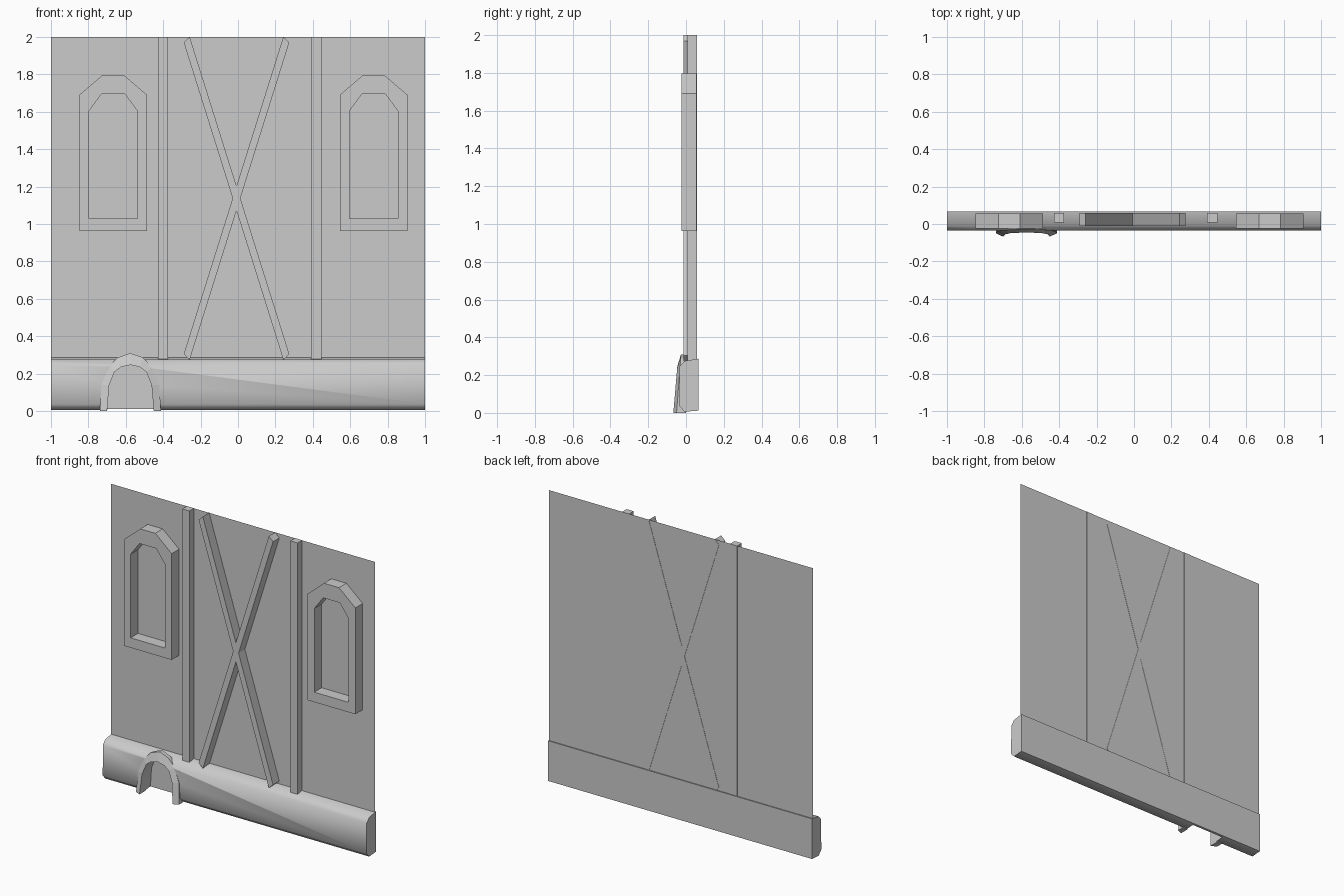
import bpy, bmesh, math

if "Cube" in bpy.data.objects:
    bpy.data.objects.remove(bpy.data.objects["Cube"])


def make(name, bm):
    bmesh.ops.recalc_face_normals(bm, faces=bm.faces)
    me = bpy.data.meshes.new(name)
    bm.to_mesh(me)
    bm.free()
    ob = bpy.data.objects.new(name, me)
    bpy.context.collection.objects.link(ob)
    return ob


def prism(name, outline, y0, y1):
    """Extrude an x/z outline between two depths."""
    bm = bmesh.new()
    f = [bm.verts.new((x, y0, z)) for x, z in outline]
    b = [bm.verts.new((x, y1, z)) for x, z in outline]
    bm.faces.new(f)
    bm.faces.new(b[::-1])
    n = len(f)
    for i in range(n):
        j = (i + 1) % n
        bm.faces.new((f[i], f[j], b[j], b[i]))
    return make(name, bm)


def sweep(name, rings, closed):
    """Skin matching cross-section rings; cap the ends when open."""
    bm = bmesh.new()
    vs = [[bm.verts.new(p) for p in r] for r in rings]
    k = len(vs[0])
    for i in range(len(vs) if closed else len(vs) - 1):
        a, b = vs[i], vs[(i + 1) % len(vs)]
        for j in range(k):
            bm.faces.new((a[j], a[(j + 1) % k], b[(j + 1) % k], b[j]))
    if not closed:
        bm.faces.new(vs[0])
        bm.faces.new(vs[-1][::-1])
    return make(name, bm)


WALL_Y = 0.056

# Thin wall panel
bm = bmesh.new()
bm.faces.new([bm.verts.new((x, WALL_Y, z))
              for x, z in ((-1, 0.27), (1, 0.27), (1, 2), (-1, 2))])
make("wall_panel", bm)

# Upright posts
for side, x in (("left", -0.401), ("right", 0.418)):
    prism(side + "_post", [(x - .027, .275), (x + .027, .275), (x + .027, 2), (x - .027, 2)],
          0.008, WALL_Y + 0.002)

# Crossed braces with slanted ends
for side, s in (("rising", 1), ("falling", -1)):
    pts = [(-.280, .30), (-.247, .275), (.276, 1.935), (.282, 1.97), (.250, 2.0), (-.2835, .305)]
    pts = [(-.282, .305), (-.250, .275), (.282, 1.97), (.250, 2.0)]
    prism(side + "_brace", [(s * x - 0.008, z) for x, z in pts], -0.012, WALL_Y + 0.002)

# Window surrounds with clipped upper corners
outer = [(-.181, .962), (.181, .962), (.181, 1.69), (.057, 1.796), (-.057, 1.796), (-.181, 1.69)]
inner = [(-.130, 1.03), (.130, 1.03), (.130, 1.603), (.063, 1.694), (-.063, 1.694), (-.130, 1.603)]
for side, cx in (("left", -0.667), ("right", 0.725)):
    sweep(side + "_window_frame",
          [[(cx + a, -.024, b), (cx + c, -.024, d), (cx + c, WALL_Y, d), (cx + a, WALL_Y, b)]
           for (a, b), (c, d) in zip(outer, inner)], True)

# Bevelled plinth along the foot
profile = [(.066, .287), (-.008, .275), (-.035, .245), (-.036, .037), (-.008, .006), (.066, .012)]
plinth = sweep("plinth", [[(x, y, z) for y, z in profile] for x in (-1, 1)], False)

# Arch around the low opening
arch_out = [(-.163, 0), (-.155, .14), (-.117, .237), (-.066, .287), (0, .31)]
arch_in = [(-.125, 0), (-.113, .14), (-.085, .21), (-.05, .236), (0, .247)]
full = lambda h: h + [(-x, z) for x, z in h[-2::-1]]
CX = -0.575
rings = []
for (a, b), (c, d) in zip(full(arch_out), full(arch_in)):
    rings.append([(CX + a, 0.0, b), (CX + a, -.05 + .075 * b, b),
                  (CX + c, -.067 + .085 * d, d), (CX + c, 0.0, d)])
sweep("opening_arch", rings, False)

# Recess cut into the plinth behind the arch
cut = [(CX + x * 1.02, z if z else -0.05) for x, z in full(arch_in)]
cutter = prism("recess_cutter", cut, -0.2, 0.05)
cutter.hide_render = True
mod = plinth.modifiers.new("recess", 'BOOLEAN')
mod.operation = 'DIFFERENCE'
mod.solver = 'EXACT'
mod.object = cutter
bpy.context.view_layer.objects.active = plinth
plinth.select_set(True)
bpy.ops.object.modifier_apply(modifier="recess")
bpy.data.objects.remove(cutter)
bpy.ops.object.shade_smooth_by_angle(angle=math.radians(55))
